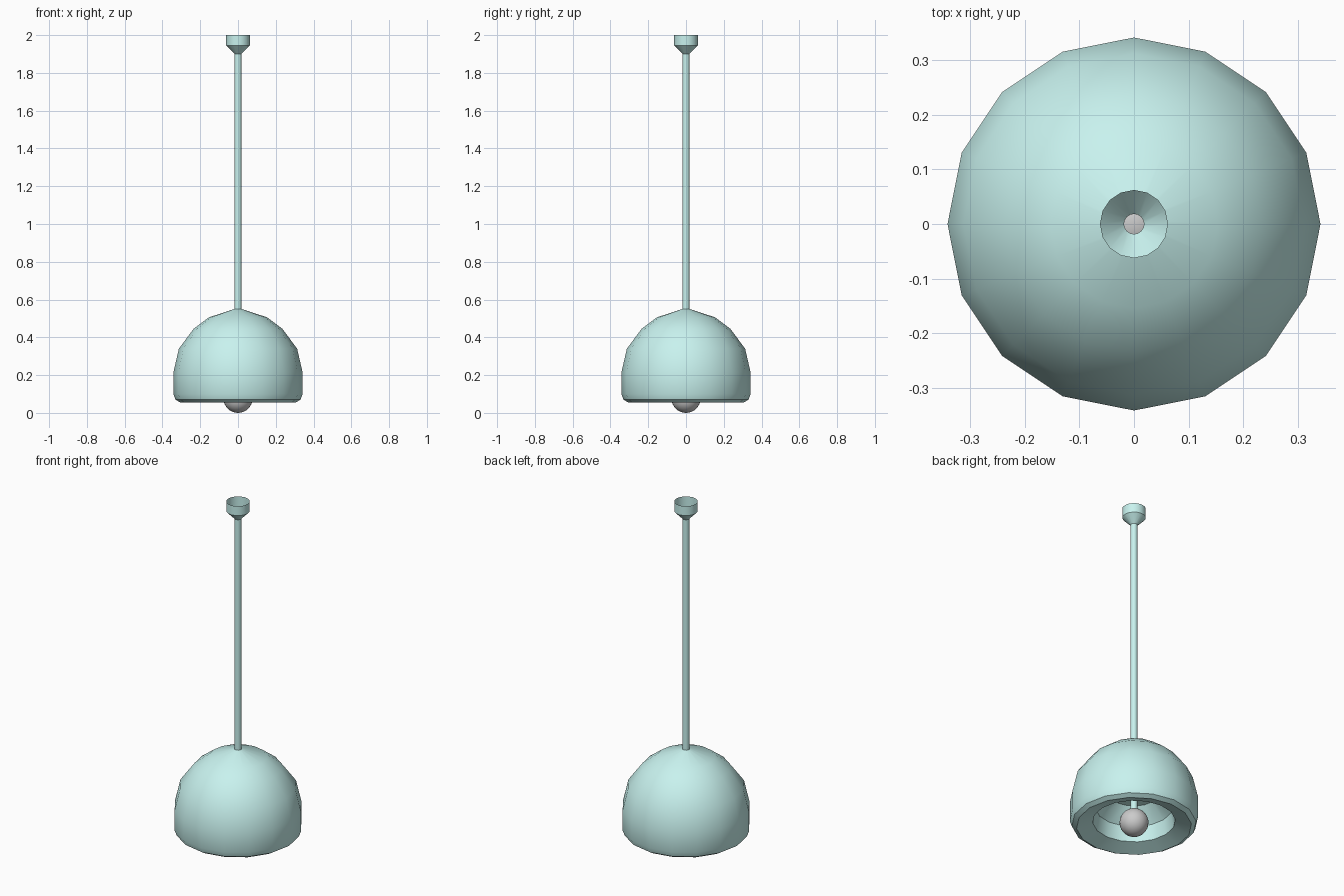
import bpy, math

if "Cube" in bpy.data.objects:
    bpy.data.objects.remove(bpy.data.objects["Cube"])

SIDES = 16
teal = bpy.data.materials.new("teal")
teal.diffuse_color = (0.58, 0.89, 0.86, 1)
teal.use_nodes = True
teal.node_tree.nodes["Principled BSDF"].inputs["Base Color"].default_value = teal.diffuse_color


def finish(obj, mat=None, angle=30):
    if mat:
        obj.data.materials.append(mat)
    bpy.ops.object.select_all(action='DESELECT')
    obj.select_set(True)
    bpy.context.view_layer.objects.active = obj
    bpy.ops.object.shade_smooth_by_angle(angle=math.radians(angle))


def lathe(name, profile):
    """Spin (radius, z) points, listed from top to bottom on the outside."""
    verts, faces = [], []
    for r, z in profile:
        for i in range(SIDES):
            a = 2 * math.pi * i / SIDES
            verts.append((r * math.cos(a), r * math.sin(a), z))
    for k in range(len(profile) - 1):
        up, low = k * SIDES, (k + 1) * SIDES
        for i in range(SIDES):
            j = (i + 1) % SIDES
            faces.append((low + i, low + j, up + j, up + i))
    mesh = bpy.data.meshes.new(name)
    mesh.from_pydata(verts, [], faces)
    obj = bpy.data.objects.new(name, mesh)
    bpy.context.collection.objects.link(obj)
    finish(obj, teal)
    return obj


# ceiling cup, open at the top
lathe("ceiling_cup", [(0.0625, 2.0), (0.0625, 1.945), (0.0185, 1.9)])

# hollow hanging rod, reaching down to the bulb
lathe("hanging_rod", [(0.0185, 1.9), (0.0185, 0.14)])

# thick dome shade: outer skin, rounded rim, inner lip and inner ceiling
lathe("shade", [
    (0.0185, 0.55), (0.154, 0.506), (0.235, 0.445), (0.313, 0.34),
    (0.342, 0.215), (0.342, 0.10), (0.331, 0.07), (0.306, 0.055),
    (0.22, 0.085), (0.205, 0.17), (0.125, 0.25), (0.0185, 0.25)])

# bulb
bpy.ops.mesh.primitive_uv_sphere_add(segments=24, ring_count=16, radius=0.077,
                                     location=(0, 0, 0.077))
bulb = bpy.context.object
bulb.name = "bulb"
finish(bulb)
